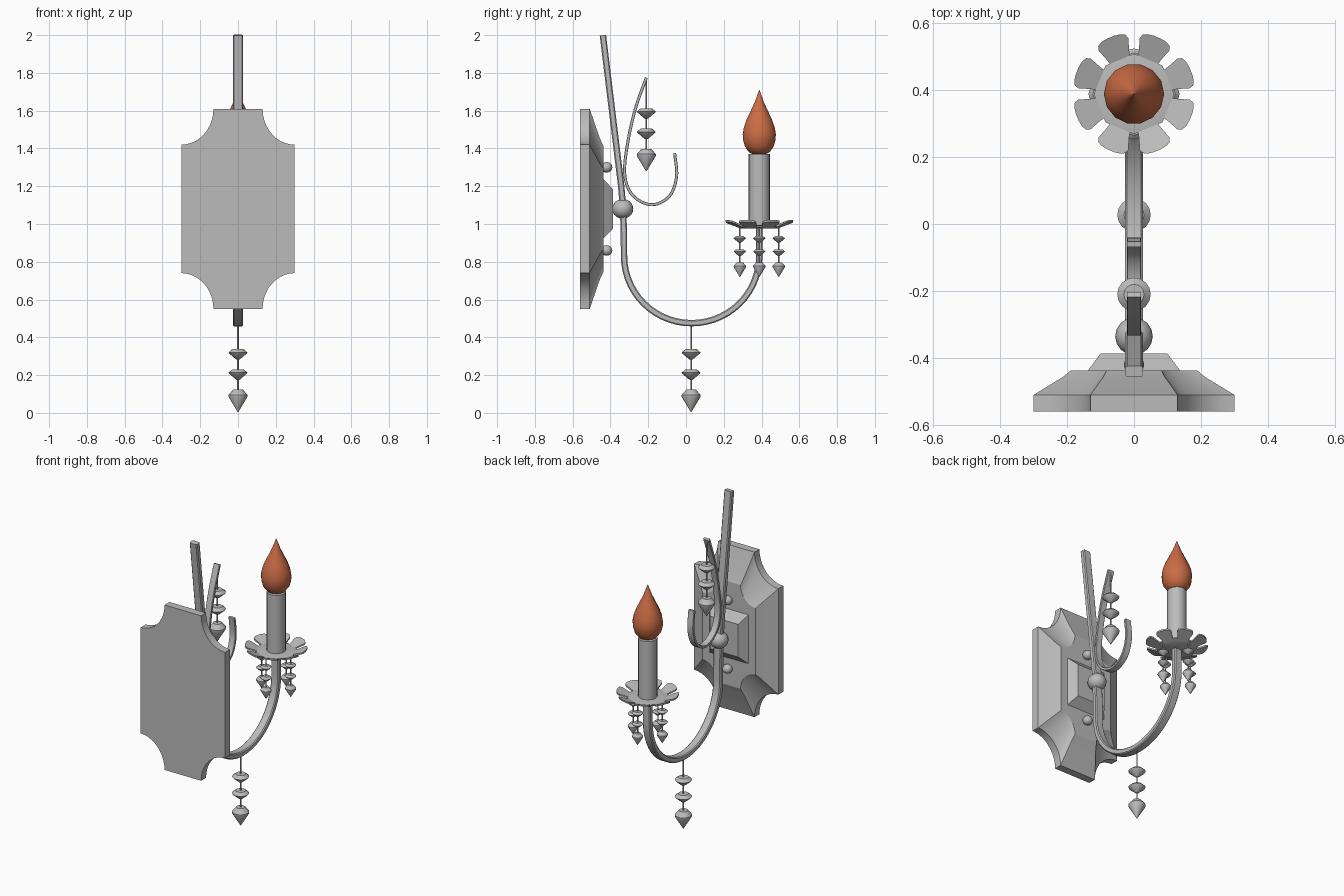
import bpy, bmesh
from math import sin, cos, pi, radians
from mathutils import Vector, Matrix

cube = bpy.data.objects.get("Cube")
if cube:
    bpy.data.objects.remove(cube, do_unlink=True)


def material(name, color):
    m = bpy.data.materials.new(name)
    m.use_nodes = True
    m.diffuse_color = color
    m.node_tree.nodes["Principled BSDF"].inputs["Base Color"].default_value = color
    return m


METAL = material("grey metal", (0.5, 0.5, 0.5, 1))
FLAME = material("flame orange", (0.6, 0.15, 0.06, 1))


def finish(name, bm, mat=METAL, angle=35):
    bmesh.ops.recalc_face_normals(bm, faces=bm.faces)
    mesh = bpy.data.meshes.new(name)
    bm.to_mesh(mesh)
    bm.free()
    mesh.materials.append(mat)
    ob = bpy.data.objects.new(name, mesh)
    bpy.context.collection.objects.link(ob)
    bpy.ops.object.select_all(action='DESELECT')
    ob.select_set(True)
    bpy.context.view_layer.objects.active = ob
    bpy.ops.object.shade_smooth_by_angle(angle=radians(angle))
    return ob


def loft(bm, rings):
    """Bridge equal-length closed rings and cap both ends."""
    loops = [[bm.verts.new(p) for p in ring] for ring in rings]
    n = len(loops[0])
    for a, b in zip(loops, loops[1:]):
        for i in range(n):
            j = (i + 1) % n
            bm.faces.new((a[i], a[j], b[j], b[i]))
    bm.faces.new(loops[0])
    bm.faces.new(loops[-1])


def lathe(bm, profile, x, y, z=0, scale=1, sides=16):
    """Turn (radius, height) points about a vertical axis."""
    loft(bm, [[(x + r * scale * cos(2 * pi * i / sides),
                y + r * scale * sin(2 * pi * i / sides), z + h * scale)
               for i in range(sides)] for r, h in profile])


def sweep(name, path, half_width, half_thick, chamfer):
    """Chamfered bar following a path in the side plane."""
    pts = [Vector(p) for p in path]
    w, t, c = half_width, half_thick, chamfer
    section = [(w, t - c), (w - c, t), (c - w, t), (-w, t - c),
               (-w, c - t), (c - w, -t), (w - c, -t), (w, c - t)]
    rings = []
    for i, p in enumerate(pts):
        d = (pts[min(i + 1, len(pts) - 1)] - pts[max(i - 1, 0)]).normalized()
        rings.append([(u, p.x - d.y * v, p.y + d.x * v) for u, v in section])
    bm = bmesh.new()
    loft(bm, rings)
    finish(name, bm)


def smooth_path(pts, steps=6):
    """Catmull-Rom sampling through the given points."""
    p = [Vector(q) for q in pts]
    p = [2 * p[0] - p[1]] + p + [2 * p[-1] - p[-2]]
    out = []
    for a, b, c, d in zip(p, p[1:], p[2:], p[3:]):
        for k in range(steps):
            t = k / steps
            out.append(0.5 * (2 * b + (c - a) * t + (2 * a - 5 * b + 4 * c - d) * t * t
                              + (3 * b - a - 3 * c + d) * t ** 3))
    return out + [p[-2]]


# Wall plate: rectangle with scooped corners, stepped towards the arm
MID = 1.08
corner = [(0.3 - 0.17 * cos(a), 0.53 - 0.19 * sin(a))
          for a in [pi / 2 * i / 10 for i in range(11)]]
outline = []
for sx, sz in ((1, 1), (1, -1), (-1, -1), (-1, 1)):
    arc = [(sx * x, sz * z) for x, z in corner]
    outline += arc if sx * sz > 0 else arc[::-1]
bm = bmesh.new()
loft(bm, [[(x * s, y, MID + z * s) for x, z in outline]
          for y, s in ((-0.56, 1), (-0.51, 1), (-0.455, 0.7), (-0.437, 0.63))])
finish("wall_plate", bm, angle=25)

# Raised centre block
bm = bmesh.new()
loft(bm, [[(sx * w, y, MID + sz * h) for sx, sz in ((1, 1), (1, -1), (-1, -1), (-1, 1))]
          for y, w, h in ((-0.44, 0.14, 0.16), (-0.387, 0.1, 0.105))])
finish("centre_block", bm)

# Plate studs and arm ball
for name, y, z, r, squash in (("upper_stud", -0.42, 1.3, 0.03, 0.93),
                              ("lower_stud", -0.42, 0.86, 0.03, 0.93),
                              ("arm_ball", -0.335, MID, 0.056, 0.93)):
    bm = bmesh.new()
    bmesh.ops.create_uvsphere(bm, u_segments=16, v_segments=10, radius=r,
                              matrix=Matrix.Translation((0, y, z)) @ Matrix.Diagonal((1, 1, squash, 1)))
    finish(name, bm)

# Main arm: leaning upper bar that runs into a U bend
bend = [(0.03 - 0.358 * cos(pi * i / 28), 0.83 - 0.355 * sin(pi * i / 28)) for i in range(29)]
sweep("main_arm", [(-0.44, 2.0), (-0.343, 1.2), (-0.333, 1.08), (-0.329, 0.95)] + bend
      + [(0.388, 0.98)], 0.027, 0.017, 0.006)

# Thin scroll
sweep("scroll", smooth_path([(-0.21, 1.775), (-0.265, 1.62), (-0.305, 1.45), (-0.325, 1.27),
                             (-0.285, 1.155), (-0.185, 1.102), (-0.09, 1.145),
                             (-0.05, 1.25), (-0.06, 1.375)]), 0.021, 0.008, 0.002)

# Hanging crystal strands
BEAD = [(0.03, 0.055), (0.05, 0.038), (0.047, 0.033), (0.012, 0.003), (0.006, 0)]
DROP = [(0.026, 0.118), (0.05, 0.09), (0.05, 0.08), (0.002, 0)]


def strand(name, x, y, tip, top, scale=1):
    bm = bmesh.new()
    lathe(bm, DROP, x, y, tip, scale)
    for h in (0.17, 0.277):
        lathe(bm, BEAD, x, y, tip + h * scale, scale)
    lathe(bm, [(0.004, tip + 0.1 * scale), (0.004, top)], x, y, sides=6)
    finish(name, bm)


strand("arm_strand", 0, 0.027, 0.005, 0.47)
strand("scroll_strand", 0, -0.21, 1.28, 1.77)
CY = 0.388
for i in range(4):
    a = i * pi / 2
    strand(f"cup_strand_{i + 1}", 0.103 * cos(a), CY + 0.103 * sin(a), 0.72, 0.985, 0.65)

# Eight-sided drip cup
bm = bmesh.new()
lathe(bm, [(0.1, 0.975), (0.12, 0.985), (0.12, 0.992), (0.1, 0.995)], 0, CY, sides=8)
finish("drip_cup", bm)

# Flared petals around the cup
half = [(0.1, 0.03), (0.125, 0.036), (0.16, 0.048), (0.173, 0.044), (0.18, 0.03), (0.183, 0.012)]
petal = half + [(r, -w) for r, w in reversed(half)]
bm = bmesh.new()
for i in range(8):
    a = pi / 8 + i * pi / 4
    loft(bm, [[(r * cos(a) - w * sin(a), CY + r * sin(a) + w * cos(a), z + 0.4 * (r - 0.1))
               for r, w in petal] for z in (0.978, 0.988)])
finish("petals", bm)

# Candle and flame
bm = bmesh.new()
lathe(bm, [(0.056, 0.985), (0.056, 1.37)], 0, CY, sides=20)
finish("candle", bm)
bm = bmesh.new()
lathe(bm, [(0.03, 1.368), (0.056, 1.38), (0.078, 1.41), (0.088, 1.445), (0.09, 1.475),
           (0.084, 1.51), (0.068, 1.555), (0.046, 1.6), (0.025, 1.645), (0.01, 1.685),
           (0.001, 1.71)], 0, CY, sides=14)
finish("flame", bm, FLAME, 45)
